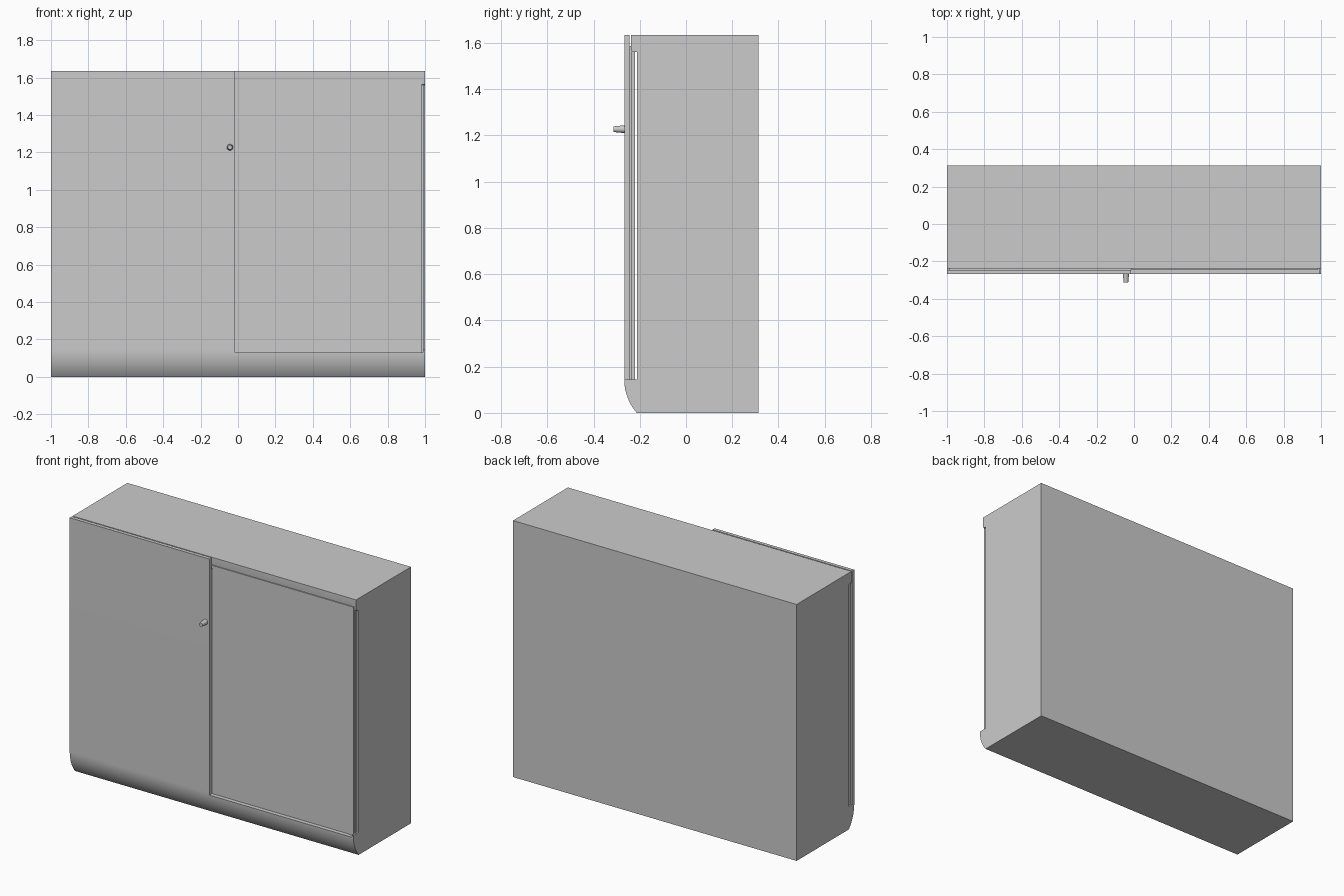
import bpy, bmesh, math
from mathutils import Matrix

if "Cube" in bpy.data.objects:
    bpy.data.objects.remove(bpy.data.objects["Cube"])

FRONT, BACK, TOP = -0.267, 0.314, 1.635
SEAM, GAP = -0.015, -0.213        # door meeting line, front of the carcass


def finish(name, bm):
    bmesh.ops.recalc_face_normals(bm, faces=bm.faces)
    me = bpy.data.meshes.new(name)
    bm.to_mesh(me)
    bm.free()
    ob = bpy.data.objects.new(name, me)
    bpy.context.collection.objects.link(ob)
    bpy.ops.object.select_all(action='DESELECT')
    ob.select_set(True)
    bpy.context.view_layer.objects.active = ob
    bpy.ops.object.shade_smooth_by_angle()
    return ob


def extrude_x(name, profile, x0, x1):
    """Extrude a (y, z) profile along x."""
    bm = bmesh.new()
    a = [bm.verts.new((x0, y, z)) for y, z in profile]
    b = [bm.verts.new((x1, y, z)) for y, z in profile]
    bm.faces.new(a)
    bm.faces.new(b[::-1])
    n = len(a)
    for i in range(n):
        j = (i + 1) % n
        bm.faces.new((a[i], a[j], b[j], b[i]))
    return finish(name, bm)


def box(name, x0, x1, y0, y1, z0, z1):
    return extrude_x(name, [(y0, z0), (y1, z0), (y1, z1), (y0, z1)], x0, x1)


def toe_curve(z_top):
    """Rounded lower front, from the floor up to z_top."""
    h, d = 0.145, GAP - FRONT
    r = (h * h + d * d) / (2 * d)
    pts = []
    for i in range(13):
        z = z_top * i / 12
        pts.append((FRONT + r - math.sqrt(r * r - (h - z) ** 2), z))
    return pts


# Carcass with the overhanging top rail
extrude_x("cabinet_body", [
    (BACK, 0), (GAP, 0), (GAP, 1.56), (-0.231, 1.56), (-0.236, 1.565),
    (-0.238, 1.575), (-0.238, TOP), (BACK, TOP)], -1, 1)

# Left door running down into the curved base
extrude_x("left_door", toe_curve(0.145) + [
    (FRONT, TOP), (-0.245, TOP), (-0.245, 0.145), (GAP, 0.145)], -1, SEAM)

# Curved base under the right door, with a raised end cap
extrude_x("right_base", toe_curve(0.13) + [(GAP, 0.13)], SEAM, 0.99)
extrude_x("base_end_cap", toe_curve(0.145) + [(GAP, 0.145)], 0.99, 1)

# Rear layer of the left door, behind the front skin
box("left_door_backing", -0.99, SEAM, -0.245, -0.22, 0.145, 1.555)

# Recessed right door with raised top and side trims
box("right_door", SEAM, 0.955, -0.24, -0.22, 0.13, 1.572)
box("right_door_top_trim", SEAM, 0.985, -0.244, -0.236, 1.572, 1.587)
box("right_door_side_trim", 0.955, 0.985, -0.244, -0.22, 0.13, 1.572)
box("right_door_edge", 0.985, 0.992, -0.235, -0.22, 0.13, 1.56)

# Tapered door knob
bm = bmesh.new()
bmesh.ops.create_cone(
    bm, cap_ends=True, segments=24, radius1=0.017, radius2=0.012, depth=0.05,
    matrix=Matrix.Translation((-0.043, -0.289, 1.227)) @ Matrix.Rotation(math.pi / 2, 4, 'X'))
finish("door_knob", bm)
